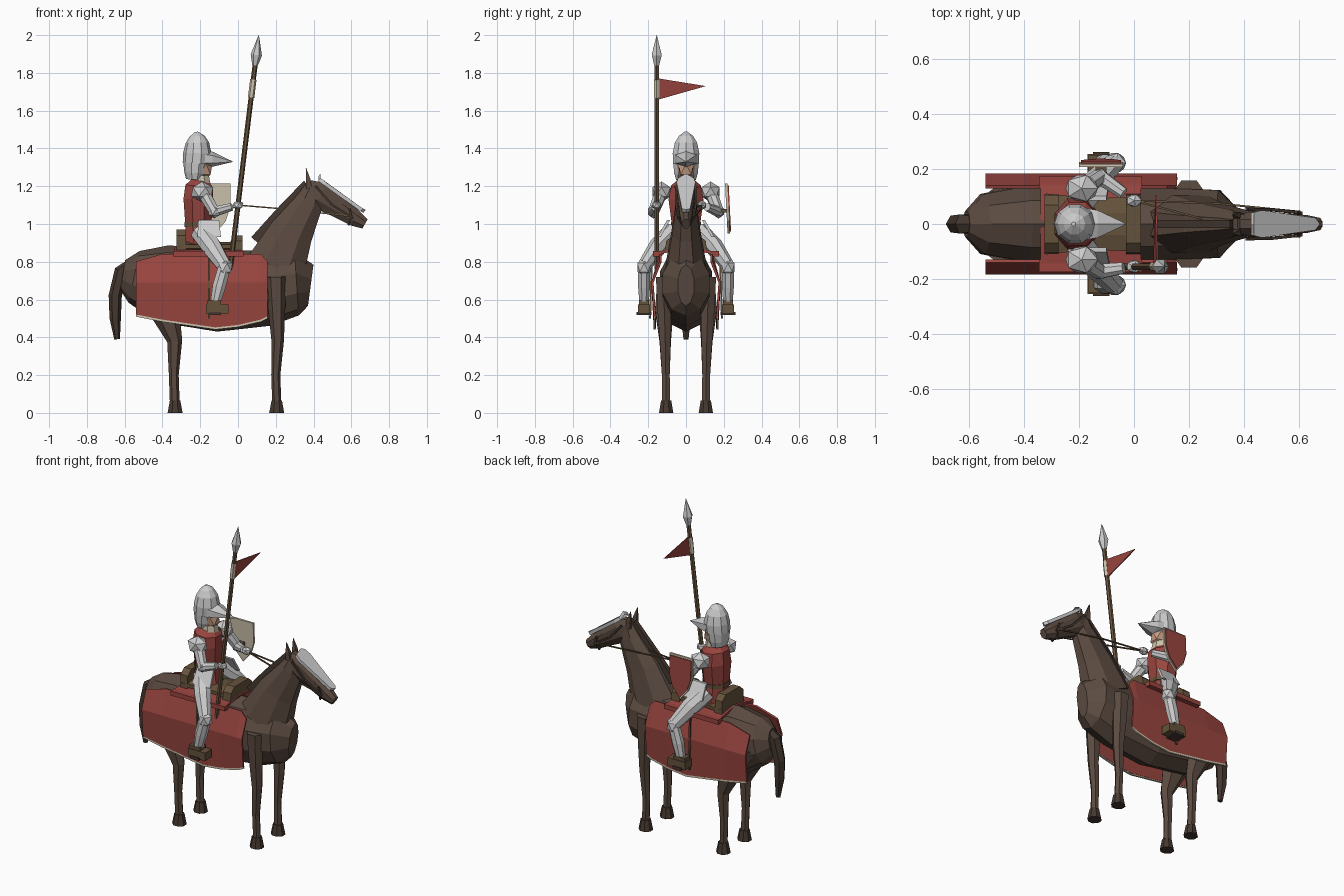
import bpy, bmesh, math
from mathutils import Vector as V

def mat(name, c):
    m = bpy.data.materials.new(name)
    m.diffuse_color = (*c, 1)
    return m

HIDE = mat("hide", (.105, .07, .052))
DARK = mat("dark_hair", (.06, .04, .03))
RED = mat("red_cloth", (.32, .06, .05))
WOOD = mat("leather", (.13, .085, .045))
PALE = mat("pale_trim", (.62, .55, .42))
SKIN = mat("skin", (.55, .33, .22))

def finish(name, bm, m):
    bmesh.ops.recalc_face_normals(bm, faces=bm.faces)
    me = bpy.data.meshes.new(name)
    bm.to_mesh(me)
    bm.free()
    ob = bpy.data.objects.new(name, me)
    bpy.context.collection.objects.link(ob)
    if m:
        me.materials.append(m)
    return ob

def loft(name, rings, m=None, n=8):
    """Rings of (x, y, z, side radius, other radius) skinned along their path."""
    bm = bmesh.new()
    P = [V(r[:3]) for r in rings]
    loops = []
    for i, r in enumerate(rings):
        t = (P[min(i + 1, len(P) - 1)] - P[max(i - 1, 0)]).normalized()
        ref = V((1, 0, 0)) if abs(t.y) > .9 else V((0, 1, 0))
        s = (ref - t * ref.dot(t)).normalized()
        u = t.cross(s)
        ang = [2 * math.pi * (k + .5) / n for k in range(n)]
        loops.append([bm.verts.new(P[i] + s * r[3] * math.cos(a) + u * r[4] * math.sin(a)) for a in ang])
    for a, b in zip(loops, loops[1:]):
        for k in range(n):
            bm.faces.new((a[k], a[(k + 1) % n], b[(k + 1) % n], b[k]))
    bm.faces.new(loops[0])
    bm.faces.new(loops[-1])
    return finish(name, bm, m)

def rod(name, pts, r, m=None, n=6):
    return loft(name, [(*p, r, r) for p in pts], m, n)

def prism(name, pts, vec, m=None):
    bm = bmesh.new()
    a = [bm.verts.new(p) for p in pts]
    b = [bm.verts.new(V(p) + V(vec)) for p in pts]
    bm.faces.new(a)
    bm.faces.new(b)
    for i in range(len(a)):
        j = (i + 1) % len(a)
        bm.faces.new((a[i], a[j], b[j], b[i]))
    return finish(name, bm, m)

def box(name, x0, x1, y0, y1, z0, z1, m=None):
    return prism(name, [(x0, y0, z0), (x1, y0, z0), (x1, y1, z0), (x0, y1, z0)], (0, 0, z1 - z0), m)

def ball(name, c, r, m=None, sub=1):
    bm = bmesh.new()
    bmesh.ops.create_icosphere(bm, subdivisions=sub, radius=1)
    for v in bm.verts:
        v.co = V(c) + V([a * b for a, b in zip(v.co, r)])
    return finish(name, bm, m)

# Horse body, neck, head, mane and tail
loft("horse_body", [(-.61, 0, .73, .05, .08), (-.55, 0, .72, .115, .14), (-.4, 0, .685, .145, .205),
                    (-.1, 0, .645, .145, .215), (.15, 0, .66, .135, .2), (.31, 0, .685, .13, .17),
                    (.385, 0, .675, .045, .11)], HIDE, 10)
loft("horse_neck", [(.2, 0, .77, .115, .17), (.285, 0, .96, .08, .125), (.38, 0, 1.12, .055, .08),
                    (.405, 0, 1.2, .04, .05)], HIDE)
loft("horse_head", [(.365, 0, 1.18, .04, .06), (.44, 0, 1.15, .052, .08), (.54, 0, 1.085, .042, .062),
                    (.62, 0, 1.03, .035, .048), (.672, 0, 1.0, .024, .03)], HIDE)
prism("mane", [(.07, -.014, .93), (.2, -.014, 1.075), (.35, -.014, 1.23), (.39, -.014, 1.17), (.15, -.014, .86)],
      (0, .028, 0), DARK)
loft("tail", [(-.56, 0, .79, .03, .03), (-.62, 0, .75, .04, .035), (-.65, 0, .62, .035, .035),
              (-.65, 0, .5, .03, .03), (-.64, 0, .39, .015, .015)], DARK, 6)

# Face plate
prism("horse_face_plate", [(.425, 0, 1.25), (.425, .042, 1.228), (.455, .05, 1.205), (.65, .022, 1.066),
                           (.665, 0, 1.06), (.65, -.022, 1.066), (.455, -.05, 1.205), (.425, -.042, 1.228)],
      (.011, 0, .016))

hand_l = V((.0, .085, 1.1))
for s, side in ((1, "left"), (-1, "right")):
    # Horse legs, ears and bridle
    loft("front_leg_" + side, [(.2, s * .12, .72, .045, .055), (.205, s * .115, .55, .042, .045),
                               (.21, s * .11, .38, .033, .033), (.2, s * .107, .2, .024, .024),
                               (.205, s * .105, .06, .024, .024)], HIDE, 6)
    loft("rear_leg_" + side, [(-.42, s * .1, .7, .06, .13), (-.39, s * .115, .54, .055, .08),
                              (-.335, s * .11, .38, .035, .04), (-.34, s * .107, .2, .024, .026),
                              (-.335, s * .105, .06, .024, .026)], HIDE, 6)
    for end, x in (("front", .205), ("rear", -.333)):
        loft(f"{end}_hoof_{side}", [(x, s * .105, 0, .041, .043), (x, s * .105, .065, .029, .03)], DARK)
    loft("ear_" + side, [(.375, s * .03, 1.19, .018, .022), (.372, s * .033, 1.235, .015, .017),
                         (.36, s * .034, 1.295, .002, .002)], HIDE, 4)
    rod("cheek_strap_" + side, [(.41, s * .054, 1.2), (.5, s * .052, 1.1), (.61, s * .04, 1.03)], .008, DARK, 4)
    rod("noseband_" + side, [(.59, s * .043, 1.08), (.6, s * .043, 1.04), (.585, s * .02, .995)], .008, DARK, 4)
    rod("rein_" + side, [hand_l, (.3, s * .035 + .04, 1.075), (.6, s * .045, 1.04)], .005, WOOD, 4)

    # Side cloth: a folded sheet with a pale hem
    cols = [(-.54, .8, .515), (-.4, .84, .488), (-.12, .84, .447), (.0, .84, .46), (.12, .84, .488), (.155, .8, .505)]
    bm = bmesh.new()
    grid = [[bm.verts.new((x, s * y, z)) for y, z in ((.135, t), (.178, .69), (.165, b))] for x, t, b in cols]
    for a, b in zip(grid, grid[1:]):
        for k in (0, 1):
            bm.faces.new((a[k], a[k + 1], b[k + 1], b[k]))
    cloth = finish("side_cloth_" + side, bm, RED)
    sol = cloth.modifiers.new("thickness", "SOLIDIFY")
    sol.thickness = .012
    sol.offset = 0
    rod("cloth_hem_" + side, [(x, s * .166, b) for x, t, b in cols], .008, PALE, 4)

    # Saddle blanket flap, hem and stirrup strap
    prism("blanket_" + side, [(-.34, 0, .865), (-.34, s * .15, .84), (.025, s * .15, .84), (.025, 0, .865)],
          (0, 0, .015), RED)
    box("blanket_hem_" + side, -.345, .03, s * .13, s * .175, .828, .856, RED)
    rod("stirrup_strap_" + side, [(-.155, s * .18, .85), (-.155, s * .19, .5)], .007, WOOD, 4)

    # Rider leg armour and boot
    prism("hip_plate_" + side, [(-.21, s * .085, 1.02), (-.1, s * .085, 1.02), (-.09, s * .135, .93), (-.215, s * .135, .93)],
          (0, s * .016, 0))
    loft("thigh_" + side, [(-.2, s * .07, .96, .05, .055), (-.14, s * .15, .88, .048, .055),
                           (-.075, s * .22, .78, .036, .04)])
    ball("knee_" + side, (-.07, s * .222, .77), (.046, .042, .052))
    loft("shin_" + side, [(-.075, s * .222, .76, .034, .036), (-.1, s * .222, .67, .034, .038),
                          (-.125, s * .222, .56, .025, .026)])
    box("boot_" + side, -.17, -.05, s * .19, s * .255, .525, .575, WOOD)
    box("stirrup_" + side, -.15, -.09, s * .182, s * .262, .518, .535, DARK)
    box("ankle_" + side, -.165, -.09, s * .195, s * .25, .575, .595, WOOD)

    # Rider arm
    ball("shoulder_plate_" + side, (-.19, s * .13, 1.17), (.066, .056, .055))
    hand = hand_l if s > 0 else V((0, -.155, 1.1))
    elbow = V((-.125, s * .172, 1.065))
    loft("upper_arm_" + side, [(-.185, s * .13, 1.17, .035, .035), (*elbow, .03, .03)])
    ball("elbow_" + side, elbow, (.036, .034, .036))
    loft("forearm_" + side, [(*elbow, .029, .029), (*(elbow * .3 + hand * .7), .022, .022)])
    ball("gauntlet_" + side, hand, (.032, .026, .026))

# Saddle
loft("saddle_seat", [(-.32, 0, .88, .12, .03), (-.15, 0, .88, .1, .025), (.02, 0, .88, .11, .03)], WOOD)
for nm, x0, x1, top in (("cantle", -.325, -.275, .97), ("pommel", -.03, .025, .94)):
    prism(nm, [(x0, -.11, .86), (x0, .11, .86), (x0, .105, top - .03), (x0, .07, top), (x0, -.07, top), (x0, -.105, top - .03)],
          (x1 - x0, 0, 0), WOOD)

# Rider torso, head and helmet
loft("tunic", [(-.2, 0, .87, .1, .085), (-.21, 0, .99, .08, .074), (-.21, 0, 1.13, .1, .085),
               (-.205, 0, 1.2, .085, .08), (-.2, 0, 1.235, .045, .045)], RED)
loft("belt", [(-.21, 0, .985, .086, .08), (-.21, 0, 1.01, .086, .08)], WOOD)
loft("collar", [(-.195, 0, 1.2, .055, .055), (-.2, 0, 1.255, .05, .05)], PALE)
ball("face", (-.185, 0, 1.29), (.055, .052, .065), SKIN)
loft("helmet", [(-.22, 0, 1.32, .072, .073), (-.215, 0, 1.375, .074, .075), (-.215, 0, 1.43, .062, .062),
                (-.217, 0, 1.465, .04, .04), (-.22, 0, 1.488, .008, .008)], None, 10)
loft("helmet_nape", [(-.23, 0, 1.235, .055, .045), (-.228, 0, 1.27, .066, .056), (-.226, 0, 1.325, .071, .064)], None, 10)
loft("visor", [(-.175, 0, 1.345, .066, .046), (-.135, 0, 1.342, .058, .04), (-.03, 0, 1.33, .002, .002)], None, 6)

# Shield: heater shape with a pale rim
def heater(name, k, y, t, m):
    out = [(-.08, .125), (.08, .125), (.08, 0), (.055, -.075), (0, -.14), (-.055, -.075), (-.08, 0)]
    prism(name, [(-.12 + x * k, y - .05 * z * k, 1.09 + z * k) for x, z in out], (0, t, 0), m)
heater("shield_rim", 1.0, .213, .012, PALE)
heater("shield_face", .92, .22, .012, RED)
box("shield_grip", -.14, -.1, .17, .215, 1.06, 1.08, WOOD)

# Lance, point, collar and pennant
def on_lance(z):
    return (.0 + (z - 1.1) * .122, -.155, z)
rod("lance_shaft", [on_lance(.76), on_lance(1.87)], .0135, WOOD, 6)
loft("lance_point", [(*on_lance(1.84), .015, .015), (*on_lance(1.895), .03, .03), (*on_lance(2.0), .001, .001)], None, 6)
rod("lance_collar", [on_lance(1.67), on_lance(1.765)], .017, PALE, 6)
prism("pennant", [(.07, -.142, 1.66), (.082, -.142, 1.77), (.077, .105, 1.73)], (.006, 0, 0), RED)
